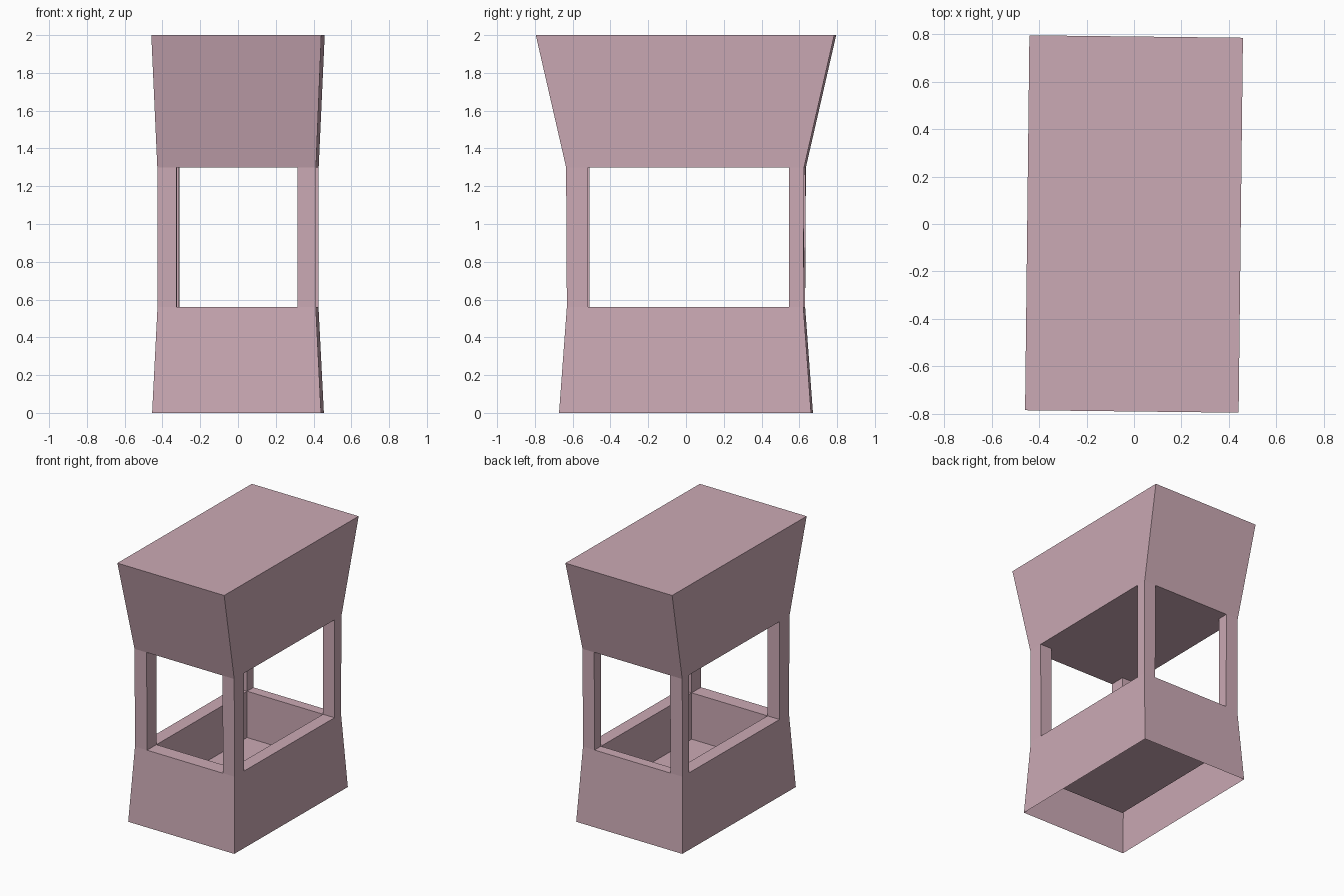
import bpy, bmesh
from mathutils import Matrix

if "Cube" in bpy.data.objects:
    bpy.data.objects.remove(bpy.data.objects["Cube"])

pink = bpy.data.materials.new("dusty_pink")
pink.diffuse_color = (0.60, 0.40, 0.46, 1)
pink.use_nodes = True
pink.node_tree.nodes["Principled BSDF"].inputs["Base Color"].default_value = pink.diffuse_color

TURN = Matrix.Rotation(-0.0115, 4, 'Z')   # whole booth is turned very slightly
IX0, IX1, IY0, IY1 = -0.318, 0.322, -0.515, 0.55   # clear opening
Z_RIM, Z_HEAD = 0.56, 1.30


def rect(hx, hy, z):
    return (-hx, hx, -hy, hy, z)


def loft(name, rects, cap_start=False, cap_end=False):
    """Join a chain of rectangles (x0, x1, y0, y1, z) with quads."""
    bm = bmesh.new()
    rings = []
    for x0, x1, y0, y1, z in rects:
        rings.append([bm.verts.new(p) for p in
                      ((x0, y0, z), (x1, y0, z), (x1, y1, z), (x0, y1, z))])
    for a, b in zip(rings, rings[1:]):
        for i in range(4):
            j = (i + 1) % 4
            bm.faces.new((a[i], a[j], b[j], b[i]))
    if cap_start:
        bm.faces.new(rings[0][::-1])
    if cap_end:
        bm.faces.new(rings[-1])
    bm.transform(TURN)
    me = bpy.data.meshes.new(name)
    bm.to_mesh(me)
    bm.free()
    me.materials.append(pink)
    ob = bpy.data.objects.new(name, me)
    bpy.context.collection.objects.link(ob)
    return ob


# Flared base: open underneath, with a sunken tub inside the rim
loft("base", [rect(0.447, 0.667, 0), rect(0.419, 0.626, Z_RIM),
              (IX0, IX1, IY0, IY1, Z_RIM), (IX0, IX1, IY0, IY1, 0.21)],
     cap_end=True)

# Solid flaring head
loft("head", [rect(0.42, 0.63, Z_HEAD), rect(0.45, 0.79, 2.0)], True, True)

# Four corner posts between the openings
for sx, xname in ((-1, "left"), (1, "right")):
    for sy, yname in ((-1, "front"), (1, "back")):
        ends = []
        for hx, hy, z in ((0.419, 0.626, Z_RIM), (0.42, 0.63, Z_HEAD)):
            xs = (-hx, IX0) if sx < 0 else (IX1, hx)
            ys = (-hy, IY0) if sy < 0 else (IY1, hy)
            ends.append((*xs, *ys, z))
        loft(f"{yname}_{xname}_post", ends)
